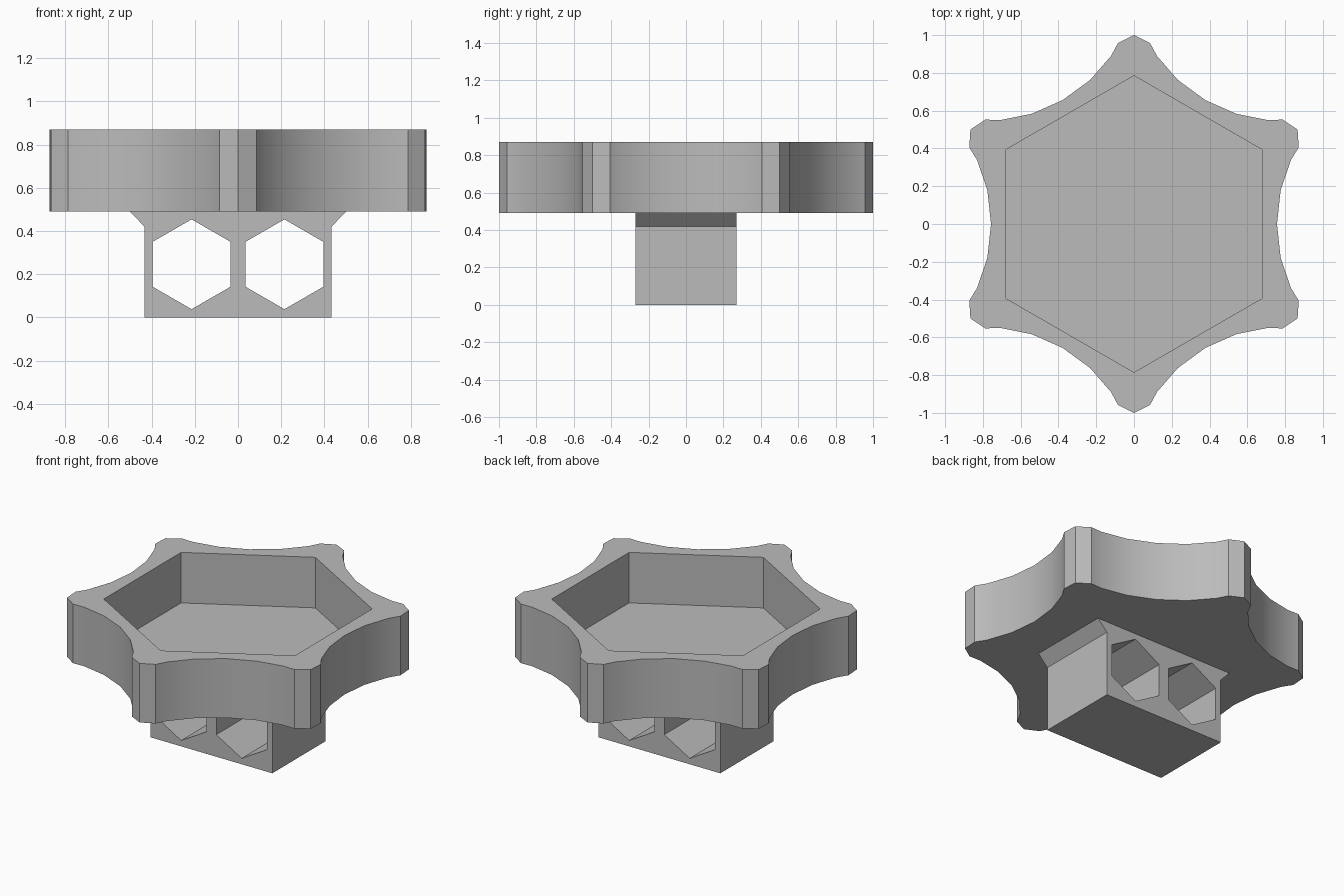
import bpy
import bmesh
from math import cos, sin, pi, radians
from mathutils import Matrix, Vector

if "Cube" in bpy.data.objects:
    bpy.data.objects.remove(bpy.data.objects["Cube"], do_unlink=True)

grey = bpy.data.materials.new("plain grey")
grey.use_nodes = True
GREY = (0.5, 0.5, 0.5, 1)
grey.diffuse_color = GREY
grey.node_tree.nodes["Principled BSDF"].inputs["Base Color"].default_value = GREY


def prism(name, outline, low, high, upright=False):
    """Extrude a flat outline along z, or along y when upright."""
    bm = bmesh.new()
    base = bm.faces.new([bm.verts.new((x, y, low)) for x, y in outline])
    top = bmesh.ops.extrude_face_region(bm, geom=[base])["geom"]
    verts = [v for v in top if isinstance(v, bmesh.types.BMVert)]
    bmesh.ops.translate(bm, verts=verts, vec=(0, 0, high - low))
    if upright:
        bm.transform(Matrix.Rotation(radians(90), 4, "X"))
    bmesh.ops.recalc_face_normals(bm, faces=bm.faces)
    mesh = bpy.data.meshes.new(name)
    bm.to_mesh(mesh)
    bm.free()
    mesh.materials.append(grey)
    obj = bpy.data.objects.new(name, mesh)
    bpy.context.collection.objects.link(obj)
    return obj


def hexagon(radius, cx=0, cy=0):
    """Hexagon with a corner pointing up."""
    return [(cx + radius * cos(pi / 2 + k * pi / 3),
             cy + radius * sin(pi / 2 + k * pi / 3)) for k in range(6)]


def cut(target, cutter):
    """Subtract the cutter, then discard it."""
    mod = target.modifiers.new("cut", "BOOLEAN")
    mod.operation = "DIFFERENCE"
    mod.solver = "EXACT"
    mod.object = cutter
    bpy.ops.object.select_all(action="DESELECT")
    bpy.context.view_layer.objects.active = target
    target.select_set(True)
    bpy.ops.object.modifier_apply(modifier=mod.name)
    bpy.data.objects.remove(cutter, do_unlink=True)


# Star-shaped tray: six blunt points joined by shallow scoops
half_point = [(0.889, 0.122), (0.958, 0.085), (1.0, 0.0)]
shoulder = (0.762, 0.233)
valley = Vector((0.757, 0)).to_2d()
sector = [(valley.x * cos(pi / 6), -valley.x * sin(pi / 6))]
sector += [(x, -y) for x, y in [shoulder] + half_point]
sector += [(x, y) for x, y in reversed([shoulder] + half_point[:-1])]
outline = []
for k in range(6):
    a = pi / 2 + k * pi / 3
    outline += [(x * cos(a) - y * sin(a), x * sin(a) + y * cos(a)) for x, y in sector]

tray = prism("star_tray", outline, 0.49, 0.87)
cut(tray, prism("pocket_cutter", hexagon(0.785), 0.545, 1.0))
bpy.ops.object.shade_smooth_by_angle(angle=radians(30))

# Mounting block with flared top and two hexagonal through holes
right_side = [(0.433, 0.0), (0.433, 0.42), (0.50, 0.49), (0.50, 0.51)]
profile = right_side + [(-x, z) for x, z in reversed(right_side)]
block = prism("mounting_block", profile, -0.27, 0.27, upright=True)
for side in (-1, 1):
    cut(block, prism("hole_cutter", hexagon(0.208, side * 0.215, 0.246), -0.5, 0.5, upright=True))
